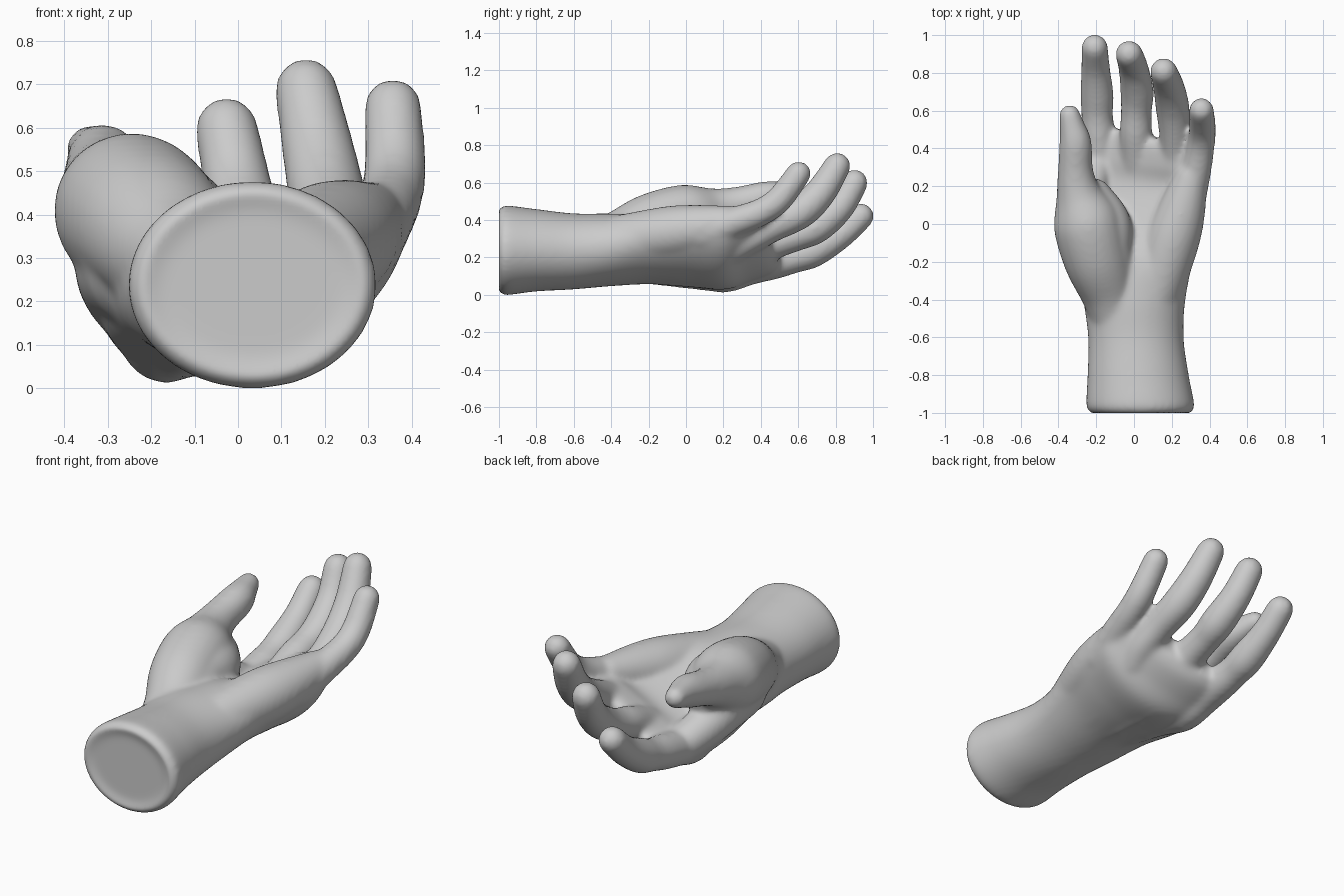
import bpy, bmesh, math
from mathutils import Vector

if "Cube" in bpy.data.objects:
    bpy.data.objects.remove(bpy.data.objects["Cube"])


def smooth_path(rows, steps):
    """Catmull-Rom interpolation through rows of equal length."""
    pts = [Vector(r) for r in rows]
    out = []
    for i in range(len(pts) - 1):
        p0, p1, p2 = pts[max(i - 1, 0)], pts[i], pts[i + 1]
        p3 = pts[min(i + 2, len(pts) - 1)]
        for k in range(steps):
            t = k / steps
            out.append(0.5 * (2 * p1 + (p2 - p0) * t + (2 * p0 - 5 * p1 + 4 * p2 - p3) * t ** 2
                              + (3 * p1 - p0 - 3 * p2 + p3) * t ** 3))
    return out + [pts[-1]]


def skin(bm, rings):
    """Bridge a list of point rings into a closed solid."""
    loops = [[bm.verts.new(p) for p in ring] for ring in rings]
    n = len(loops[0])
    for a, b in zip(loops, loops[1:]):
        for i in range(n):
            j = (i + 1) % n
            bm.faces.new((a[i], a[j], b[j], b[i]))
    bm.faces.new(loops[0][::-1])
    bm.faces.new(loops[-1])


def tube(bm, rows, sides=24):
    """Round-ended limb through (x, y, z, radius) rows."""
    path = smooth_path(rows, 6)
    pos = [Vector(p[:3]) for p in path]
    rings = []

    def ring(centre, axis, r):
        q = axis.to_track_quat('Z', 'X')
        rings.append([centre + q @ Vector((r * math.cos(a), r * math.sin(a), 0))
                      for a in (2 * math.pi * i / sides for i in range(sides))])

    last = len(pos) - 1
    caps = [math.radians(a) for a in (85, 65, 45, 22)]
    for i, p in enumerate(pos):
        axis = (pos[min(i + 1, last)] - pos[max(i - 1, 0)]).normalized()
        r = path[i][3]
        if i == 0:
            for a in caps:
                ring(p - axis * r * math.sin(a), axis, r * math.cos(a))
        ring(p, axis, r)
        if i == last:
            for a in reversed(caps):
                ring(p + axis * r * math.sin(a), axis, r * math.cos(a))
    skin(bm, rings)


def palm_and_wrist(bm, rows, sides=56):
    """Loft of tilted, cupped ovals: y, centre x, centre z, half width, half depth, tilt, cup."""
    rings = []
    for y, cx, cz, w, h, tilt, cup in smooth_path(rows, 6):
        c, s = math.cos(math.radians(tilt)), math.sin(math.radians(tilt))
        skew = 0.2 * max(0.0, (y - 0.1) / 0.35)
        ring = []
        for i in range(sides):
            a = 2 * math.pi * i / sides
            u = w * math.cos(a)
            v = h * math.sin(a) + cup * math.cos(a) ** 2
            ring.append(Vector((cx + u * c - v * s, y - skew * u, cz + u * s + v * c)))
        rings.append(ring)
    skin(bm, rings)


bm = bmesh.new()

# wrist with a rounded, slightly dished end, widening into the cupped palm
palm_and_wrist(bm, [
    (-0.99, 0.035, 0.238, 0.22, 0.18, 0, 0),
    (-1.003, 0.035, 0.238, 0.255, 0.212, 0, 0),
    (-0.985, 0.035, 0.238, 0.278, 0.232, 0, 0),
    (-0.95, 0.033, 0.238, 0.286, 0.239, 0, 0),
    (-0.8, 0.022, 0.238, 0.268, 0.22, 0, 0),
    (-0.6, 0.01, 0.232, 0.253, 0.203, 3, 0),
    (-0.4, 0.002, 0.24, 0.272, 0.192, 8, 0),
    (-0.2, 0.015, 0.238, 0.31, 0.175, 14, 0.03),
    (0.0, 0.045, 0.205, 0.352, 0.145, 19, 0.06),
    (0.2, 0.068, 0.178, 0.358, 0.125, 21, 0.065),
    (0.32, 0.072, 0.22, 0.345, 0.105, 24, 0.045),
    (0.42, 0.075, 0.25, 0.3, 0.085, 26, 0.03),
    (0.465, 0.075, 0.265, 0.26, 0.055, 26, 0.025),
])

# thumb, growing out of the ball of the thumb
tube(bm, [(-0.1, -0.5, 0.265, 0.13), (-0.135, -0.36, 0.3, 0.15), (-0.2, -0.18, 0.37, 0.175),
          (-0.252, 0.02, 0.415, 0.178), (-0.295, 0.17, 0.455, 0.118), (-0.31, 0.29, 0.487, 0.093),
          (-0.31, 0.43, 0.522, 0.086), (-0.328, 0.52, 0.54, 0.068), (-0.34, 0.575, 0.55, 0.057)])
# inner slope of the ball of the thumb
tube(bm, [(-0.1, -0.34, 0.3, 0.13), (-0.15, -0.14, 0.36, 0.145), (-0.155, 0.0, 0.37, 0.14),
          (-0.22, 0.13, 0.37, 0.115)])
# web between thumb and index knuckle
tube(bm, [(-0.21, -0.15, 0.28, 0.145), (-0.245, 0.0, 0.275, 0.132), (-0.245, 0.15, 0.225, 0.11),
          (-0.2, 0.3, 0.16, 0.095)])
# heel of the palm on the little finger side
tube(bm, [(0.12, -0.36, 0.29, 0.135), (0.2, -0.1, 0.33, 0.143), (0.25, 0.06, 0.355, 0.128),
          (0.3, 0.24, 0.388, 0.09)])

# fingers, each starting as a knuckle inside the palm
fingers = {
    "index": [(-0.155, 0.06, 0.14, 0.095), (-0.165, 0.2, 0.115, 0.104), (-0.185, 0.34, 0.145, 0.093),
              (-0.19, 0.48, 0.175, 0.09), (-0.195, 0.58, 0.2, 0.084), (-0.196, 0.68, 0.235, 0.089),
              (-0.203, 0.82, 0.318, 0.077), (-0.208, 0.934, 0.42, 0.071)],
    "middle": [(0.0, 0.06, 0.16, 0.09), (0.0, 0.2, 0.145, 0.104), (0.015, 0.34, 0.22, 0.093),
               (0.01, 0.48, 0.28, 0.087), (0.012, 0.59, 0.315, 0.082), (0.016, 0.7, 0.365, 0.089),
               (-0.002, 0.82, 0.468, 0.08), (-0.026, 0.9, 0.598, 0.073)],
    "ring": [(0.14, 0.06, 0.21, 0.09), (0.18, 0.18, 0.225, 0.1), (0.22, 0.32, 0.295, 0.09),
             (0.218, 0.46, 0.365, 0.084), (0.205, 0.61, 0.442, 0.09), (0.185, 0.72, 0.548, 0.084),
             (0.157, 0.808, 0.688, 0.073)],
    "little": [(0.28, 0.08, 0.32, 0.09), (0.322, 0.25, 0.385, 0.082), (0.352, 0.4, 0.442, 0.074),
               (0.362, 0.5, 0.512, 0.072), (0.357, 0.602, 0.648, 0.067)],
}
for rows in fingers.values():
    tube(bm, rows)

# tendons on the back of the hand, running from wrist to knuckles
for x, z, kx, kz in ((-0.07, 0.13, -0.15, 0.075), (0.0, 0.125, 0.01, 0.09), (0.09, 0.14, 0.18, 0.175)):
    tube(bm, [(x, -0.34, z, 0.055), ((x + kx) / 2, -0.08, (z + kz) / 2, 0.06), (kx, 0.16, kz, 0.06)], 16)

bmesh.ops.recalc_face_normals(bm, faces=bm.faces)
mesh = bpy.data.meshes.new("open_hand")
bm.to_mesh(mesh)
bm.free()
hand = bpy.data.objects.new("open_hand", mesh)
bpy.context.collection.objects.link(hand)

# fuse the parts into one skin and soften the joins
remesh = hand.modifiers.new("Fuse", 'REMESH')
remesh.mode = 'VOXEL'
remesh.voxel_size = 0.013
soften = hand.modifiers.new("Soften", 'SMOOTH')
soften.factor = 0.5
soften.iterations = 16
bpy.context.view_layer.objects.active = hand
hand.select_set(True)
for name in ("Fuse", "Soften"):
    bpy.ops.object.modifier_apply(modifier=name)

# pale grey plaster
grey = bpy.data.materials.new("pale_grey")
grey.use_nodes = True
colour = (0.6, 0.6, 0.6, 1.0)
grey.diffuse_color = colour
grey.node_tree.nodes["Principled BSDF"].inputs["Base Color"].default_value = colour
hand.data.materials.clear()
hand.data.materials.append(grey)
bpy.ops.object.shade_smooth()
